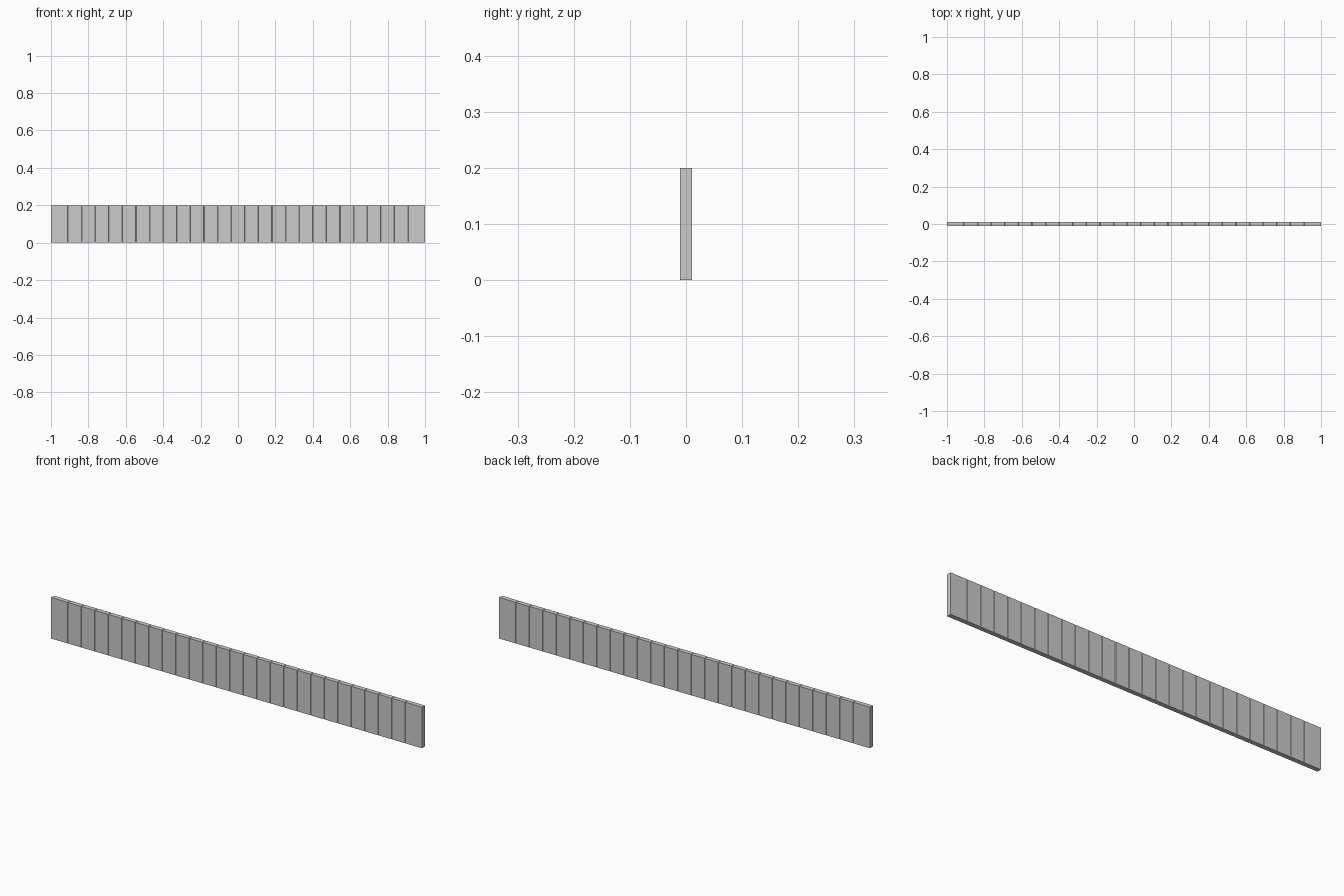
import bpy, bmesh

if "Cube" in bpy.data.objects:
    bpy.data.objects.remove(bpy.data.objects["Cube"])

LENGTH, HEIGHT, HALF_T = 2.0, 0.2, 0.011
PITCH = LENGTH / 27.5          # plank spacing, end planks are slightly wider
GROOVE_W, GROOVE_D = 0.0015, 0.0018

# stations along the length: (x, inset); every seam dips in as a narrow V groove
stations = [(-LENGTH / 2, 0.0)]
for k in range(-13, 13):
    x = (k + 0.5) * PITCH
    stations += [(x - GROOVE_W, 0.0), (x, GROOVE_D), (x + GROOVE_W, 0.0)]
stations.append((LENGTH / 2, 0.0))

# plank wall: rectangular section lofted through the stations, flat underneath
bm = bmesh.new()
rings = []
for x, d in stations:
    y, z = HALF_T - d, HEIGHT - d
    rings.append([bm.verts.new((x, py, pz))
                  for py, pz in ((-y, 0), (y, 0), (y, z), (-y, z))])
for a, b in zip(rings, rings[1:]):
    for i in range(4):
        j = (i + 1) % 4
        bm.faces.new((a[i], a[j], b[j], b[i]))
bm.faces.new(rings[0])
bm.faces.new(rings[-1])
bmesh.ops.recalc_face_normals(bm, faces=bm.faces)

mesh = bpy.data.meshes.new("plank_wall")
bm.to_mesh(mesh)
bm.free()
wall = bpy.data.objects.new("plank_wall", mesh)
bpy.context.collection.objects.link(wall)
